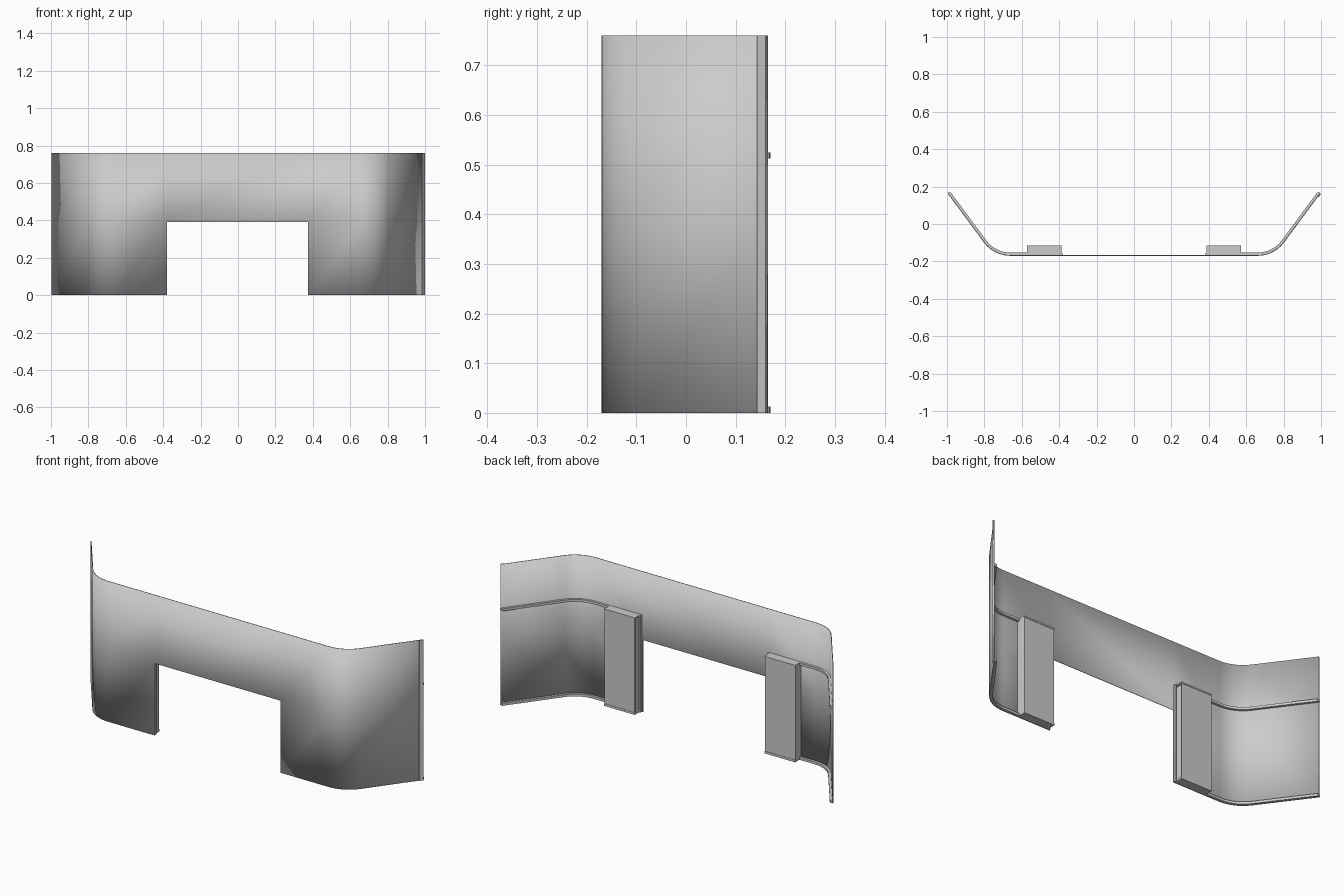
import bpy, bmesh
from math import sin, cos, tan, radians
from mathutils import Vector

if "Cube" in bpy.data.objects:
    bpy.data.objects.remove(bpy.data.objects["Cube"])

HEIGHT, OPEN_TOP, RAIL_TOP = 0.76, 0.39, 0.525
FRONT, SKIN = -0.17, 0.004
BEND = radians(53.5)
TANGENT = 0.09
RADIUS = TANGENT / tan(BEND / 2)
BEND_START = 0.66

grey = bpy.data.materials.new("Warm grey")
grey.use_nodes = True
grey.diffuse_color = (0.6, 0.6, 0.6, 1)
grey.node_tree.nodes["Principled BSDF"].inputs["Base Color"].default_value = (0.6, 0.6, 0.6, 1)


def finish(name, bm, recalc=True):
    if recalc:
        bmesh.ops.recalc_face_normals(bm, faces=bm.faces)
    mesh = bpy.data.meshes.new(name)
    bm.to_mesh(mesh)
    bm.free()
    mesh.materials.append(grey)
    obj = bpy.data.objects.new(name, mesh)
    bpy.context.collection.objects.link(obj)
    bpy.ops.object.select_all(action="DESELECT")
    obj.select_set(True)
    bpy.context.view_layer.objects.active = obj
    bpy.ops.object.shade_smooth_by_angle(angle=radians(30))
    return obj


def half_path(start_x, end_y, side, inset=0.0, steps=12):
    """Plan outline of one half: straight, rounded bend, slanted wing."""
    pts = [Vector((start_x, FRONT + inset))]
    r = RADIUS - inset
    for i in range(steps + 1):
        a = BEND * i / steps
        pts.append(Vector((BEND_START + r * sin(a), FRONT + RADIUS - r * cos(a))))
    last = pts[-1]
    run = (end_y - last.y) / sin(BEND)
    pts.append(last + run * Vector((cos(BEND), sin(BEND))))
    return [Vector((p.x * side, p.y)) for p in pts]


def ribbon(name, outer, inner, z0, z1):
    """Solid bar between two matching plan outlines."""
    bm = bmesh.new()
    rings = [[bm.verts.new((p.x, p.y, z)) for p, z in ((o, z0), (i, z0), (i, z1), (o, z1))]
             for o, i in zip(outer, inner)]
    for a, b in zip(rings, rings[1:]):
        for k in range(4):
            bm.faces.new((a[k], a[(k + 1) % 4], b[(k + 1) % 4], b[k]))
    bm.faces.new(rings[0])
    bm.faces.new(rings[-1])
    return finish(name, bm)


def box(name, x0, x1, y0, y1, z0, z1, side):
    bm = bmesh.new()
    bmesh.ops.create_cube(bm, size=1)
    for v in bm.verts:
        v.co = Vector((side * (x0 + x1) / 2 + v.co.x * (x1 - x0),
                       (y0 + y1) / 2 + v.co.y * (y1 - y0),
                       (z0 + z1) / 2 + v.co.z * (z1 - z0)))
    return finish(name, bm)


# Curved skin with the doorway left open
plan = half_path(0.38, 0.163, -1)[::-1] + half_path(0.375, 0.163, 1)
bm = bmesh.new()
cols = [[bm.verts.new((p.x, p.y, z)) for z in (0, OPEN_TOP, HEIGHT)] for p in plan]
for a, b in zip(cols, cols[1:]):
    doorway = a[0].co.x < 0 < b[0].co.x
    for row in range(1 if doorway else 0, 2):
        bm.faces.new((a[row], b[row], b[row + 1], a[row + 1]))
bmesh.ops.delete(bm, geom=[v for v in bm.verts if not v.link_faces], context="VERTS")
skin = finish("curved_skin", bm, recalc=False)
solid = skin.modifiers.new("Thickness", "SOLIDIFY")
solid.thickness = SKIN
solid.offset = -1

# Edge trim on the end of the left wing
along = Vector((cos(BEND), sin(BEND)))
out = Vector((sin(BEND), -cos(BEND)))
tip = half_path(0.375, 0.163, 1)[-1]
base = tip - along * 0.022
ribbon("left_end_trim", [base + out * 0.004, tip + out * 0.004], [base, tip], 0, HEIGHT)

for side, label in ((1, "left"), (-1, "right")):
    # Inner rails following the wing
    for level, z0 in (("lower", 0.0), ("upper", RAIL_TOP - 0.013)):
        ribbon(f"{label}_{level}_rail",
               half_path(0.565, 0.168, side, SKIN),
               half_path(0.565, 0.17, side, 0.017), z0, z0 + 0.013)

    # Door post: back panel, outer wall, recessed jamb and end plates
    back = -0.118
    inner_y = FRONT + SKIN
    box(f"{label}_post_panel", 0.39, 0.572, back - 0.005, back, 0, RAIL_TOP, side)
    box(f"{label}_post_outer_wall", 0.567, 0.572, inner_y, back - 0.005, 0, RAIL_TOP, side)
    box(f"{label}_post_jamb", 0.398, 0.403, inner_y, back - 0.005, 0, RAIL_TOP, side)
    box(f"{label}_post_cap", 0.388, 0.572, inner_y, back + 0.002, RAIL_TOP - 0.008, RAIL_TOP, side)
    box(f"{label}_post_foot", 0.388, 0.572, inner_y, back + 0.002, 0, 0.012, side)
    # Thin lip beside the doorway
    box(f"{label}_doorway_lip", 0.381, 0.388, inner_y, FRONT + 0.016, 0, RAIL_TOP, side)
